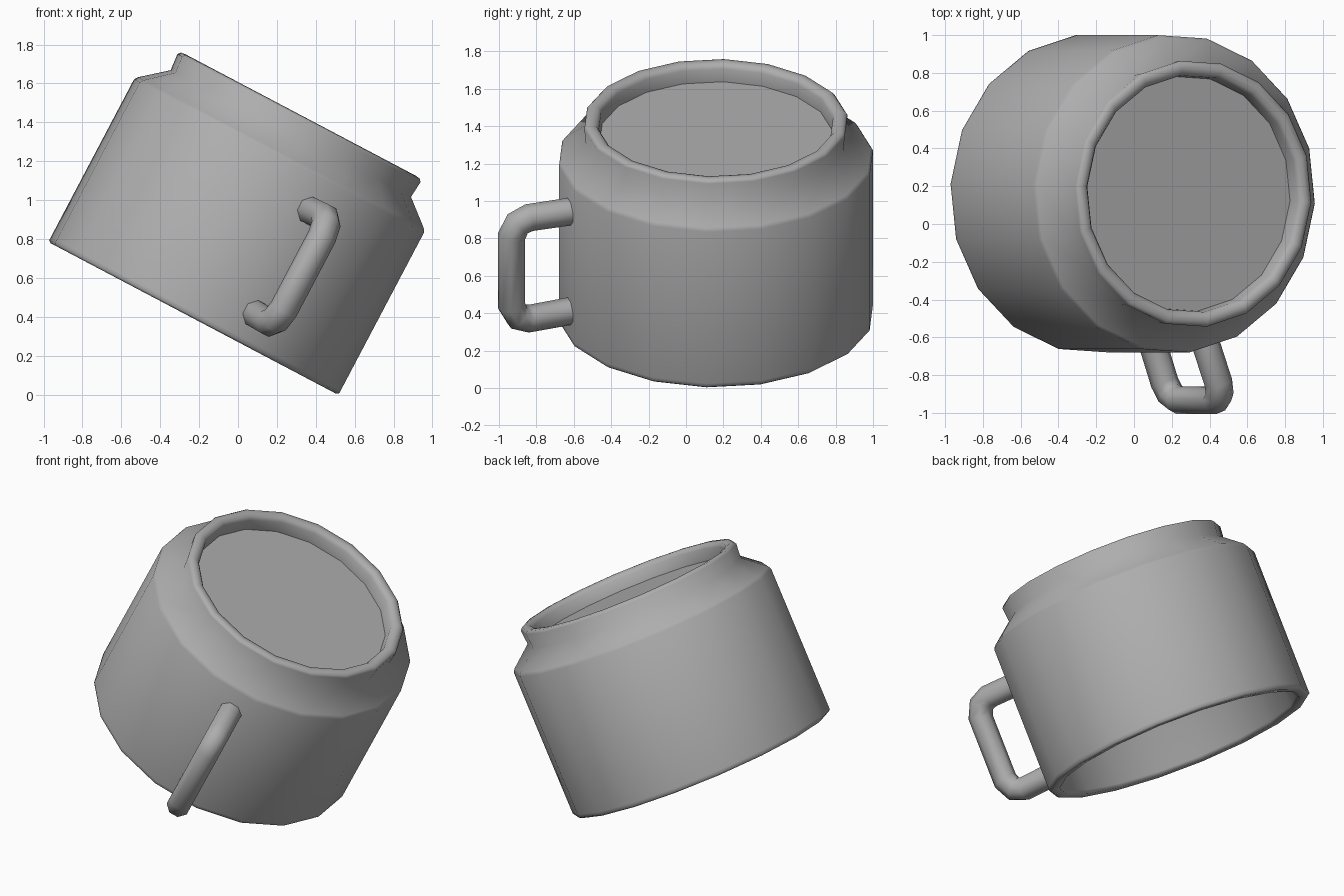
import bpy, bmesh
from math import radians, sin, cos, tau
from mathutils import Matrix, Vector

if "Cube" in bpy.data.objects:
    bpy.data.objects.remove(bpy.data.objects["Cube"])

SIDES = 18
# Tipped-over frame: local x points down the slope, local z from the rim to the foot
TILT = Matrix.Translation((-0.225, 0.16, 0.40)) @ Matrix.Rotation(radians(27.8), 4, 'Y')

grey = bpy.data.materials.new("dark_grey")
grey.diffuse_color = (0.42, 0.42, 0.42, 1)
grey.use_nodes = True
grey.node_tree.nodes["Principled BSDF"].inputs["Base Color"].default_value = grey.diffuse_color


def finish(name, bm, angle):
    bmesh.ops.recalc_face_normals(bm, faces=bm.faces)
    bm.transform(TILT)
    mesh = bpy.data.meshes.new(name)
    bm.to_mesh(mesh)
    bm.free()
    mesh.materials.append(grey)
    obj = bpy.data.objects.new(name, mesh)
    bpy.context.collection.objects.link(obj)
    bpy.ops.object.select_all(action='DESELECT')
    obj.select_set(True)
    bpy.context.view_layer.objects.active = obj
    bpy.ops.object.shade_smooth_by_angle(angle=radians(angle))
    return obj


def bridge(bm, a, b):
    n = len(a)
    for i in range(n):
        j = (i + 1) % n
        bm.faces.new((a[i], a[j], b[j], b[i]))


# Mug body: closed wall profile (radius, height), inside floor to outside foot
profile = [(0.60, 1.00), (0.68, 0.97), (0.765, 0.88), (0.77, 0.015),
           (0.782, -0.008), (0.832, -0.01), (0.845, 0.0), (0.845, 0.02),
           (0.845, 0.935), (0.832, 0.955), (0.70, 1.065),
           (0.708, 1.155), (0.695, 1.17), (0.67, 1.173), (0.645, 1.167),
           (0.63, 1.145), (0.625, 1.07)]
bm = bmesh.new()
rings = []
for r, h in profile:
    angles = [radians(-3.5) + tau * i / SIDES for i in range(SIDES)]
    rings.append([bm.verts.new((r * cos(a), r * sin(a), h)) for a in angles])
for a, b in zip(rings, rings[1:]):
    bridge(bm, a, b)
bm.faces.new(rings[0])
bm.faces.new(rings[-1])
finish("mug_body", bm, 65)

# Handle: eight-sided tube swept along a path with rounded corners
path = [(0.79, 0.76), (1.06, 0.765), (1.125, 0.74), (1.16, 0.67),
        (1.16, 0.25), (1.125, 0.18), (1.06, 0.155), (0.79, 0.16)]
out = Vector((cos(radians(-70.4)), sin(radians(-70.4)), 0))
side = Vector((-out.y, out.x, 0))
pts = [out * r + Vector((0, 0, h)) for r, h in path]
bm = bmesh.new()
rings = []
for i, p in enumerate(pts):
    back = (p - pts[max(i - 1, 0)]).normalized()
    ahead = (pts[min(i + 1, len(pts) - 1)] - p).normalized()
    normal = (back + ahead).normalized().cross(side)
    turns = [tau * (k + 0.5) / 8 for k in range(8)]
    rings.append([bm.verts.new(p + 0.075 * (side * cos(t) + normal * sin(t))) for t in turns])
for a, b in zip(rings, rings[1:]):
    bridge(bm, a, b)
bm.faces.new(rings[0])
bm.faces.new(rings[-1])
finish("handle", bm, 60)
